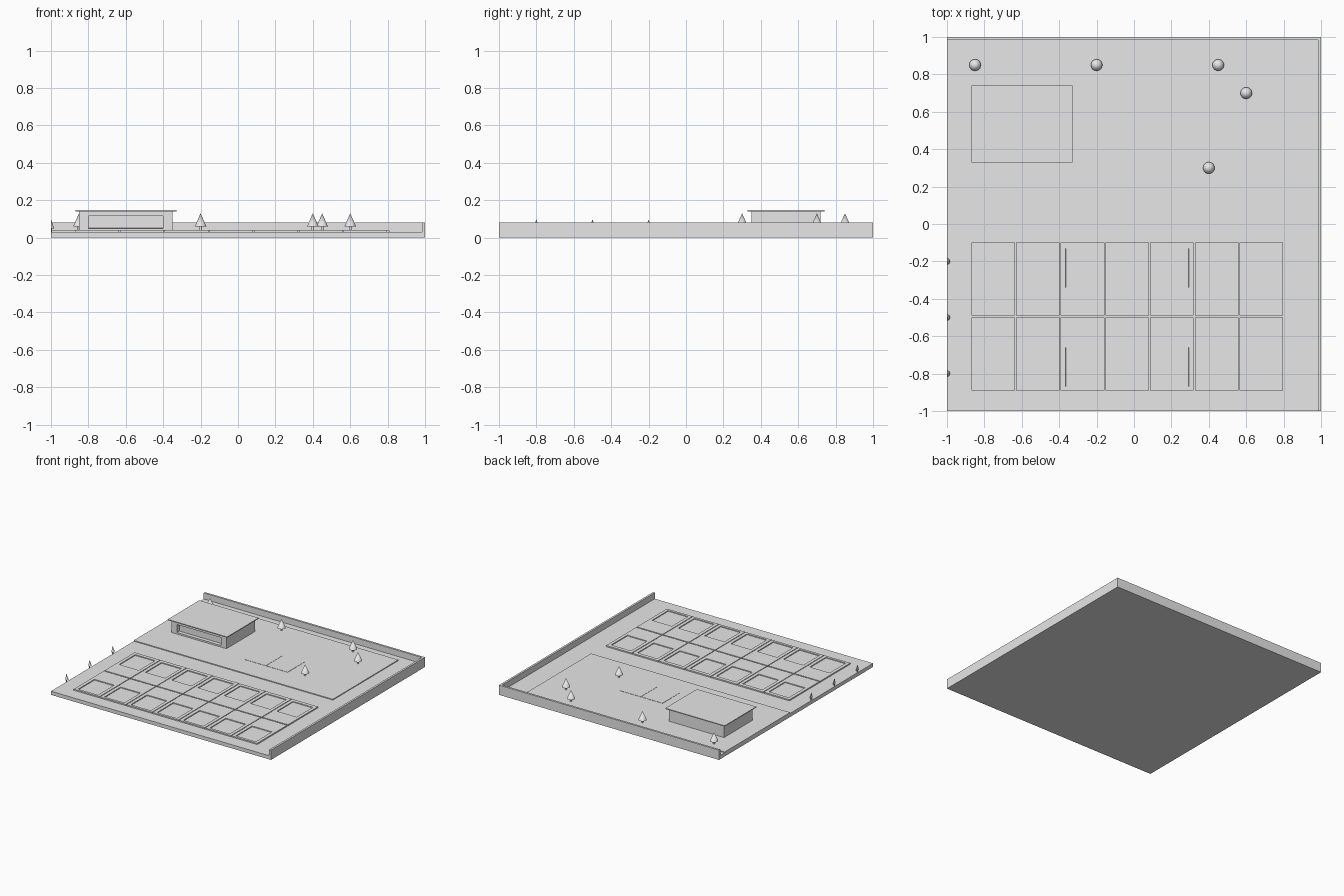
import bpy
import bmesh
from mathutils import Vector

old = bpy.data.objects.get("Cube")
if old:
    bpy.data.objects.remove(old, do_unlink=True)

# single plaster colour for the whole site
plaster = bpy.data.materials.new("light_grey")
plaster.use_nodes = True
grey = (0.8, 0.8, 0.8, 1)
plaster.diffuse_color = grey
plaster.node_tree.nodes["Principled BSDF"].inputs["Base Color"].default_value = grey


def finish(name, bm):
    mesh = bpy.data.meshes.new(name)
    bm.to_mesh(mesh)
    bm.free()
    mesh.materials.append(plaster)
    ob = bpy.data.objects.new(name, mesh)
    bpy.context.collection.objects.link(ob)
    return ob


def box_mesh(lo, hi):
    lo, hi = Vector(lo), Vector(hi)
    bm = bmesh.new()
    bmesh.ops.create_cube(bm, size=1)
    for v in bm.verts:
        v.co = (lo + hi) / 2 + v.co * (hi - lo)
    return bm


def box(name, lo, hi):
    return finish(name, box_mesh(lo, hi))


def recessed_box(name, lo, hi, cut_lo, cut_hi, normal, depth):
    """Box with a rectangular pocket sunk into the side facing normal."""
    bm = box_mesh(lo, hi)
    normal = Vector(normal)
    for axis in range(3):
        if normal[axis]:
            continue
        direction = Vector([float(i == axis) for i in range(3)])
        for corner in (cut_lo, cut_hi):
            geom = bm.verts[:] + bm.edges[:] + bm.faces[:]
            bmesh.ops.bisect_plane(bm, geom=geom, plane_co=corner, plane_no=direction)
    bm.normal_update()
    middle = (Vector(cut_lo) + Vector(cut_hi)) / 2
    side = [f for f in bm.faces if f.normal.dot(normal) > 0.9]
    pocket = min(side, key=lambda f: (f.calc_center_median() - middle).length)
    bmesh.ops.inset_region(bm, faces=[pocket], thickness=0.0005)
    bmesh.ops.translate(bm, verts=pocket.verts[:], vec=-normal * depth)
    return finish(name, bm)


def tree(name, x, y, radius, base, tip, trunk_radius, halved=False):
    bm = bmesh.new()
    for r1, r2, z1, z2 in ((trunk_radius, trunk_radius, GROUND, base), (radius, 0, base, tip)):
        made = bmesh.ops.create_cone(bm, cap_ends=True, segments=24, radius1=r1,
                                     radius2=r2, depth=z2 - z1)
        bmesh.ops.translate(bm, verts=made["verts"], vec=(x, y, (z1 + z2) / 2))
    if halved:
        geom = bm.verts[:] + bm.edges[:] + bm.faces[:]
        bmesh.ops.bisect_plane(bm, geom=geom, plane_co=(x, y, 0), plane_no=(1, 0, 0),
                               clear_inner=True)
        bmesh.ops.holes_fill(bm, edges=[e for e in bm.edges if e.is_boundary])
    ob = finish(name, bm)
    bpy.ops.object.select_all(action="DESELECT")
    ob.select_set(True)
    bpy.context.view_layer.objects.active = ob
    bpy.ops.object.shade_smooth_by_angle()


GROUND = 0.03
PLOT_TOP = 0.04
YARD_TOP = 0.037

# ground slab and the two boundary walls
box("ground", (-1, -1, 0), (1, 1, GROUND))
box("back_wall", (-1, 0.983, 0), (1, 1, 0.08))
box("right_wall", (0.983, -1, 0), (1, 0.983, 0.08))

# two rows of building plots, each with a sunken foundation at its outer end
pitch = 0.239
for row, (y0, y1, c0, c1) in enumerate(((-0.89, -0.5, -0.87, -0.66),
                                        (-0.49, -0.1, -0.34, -0.13))):
    for col in range(7):
        x = -0.87 + col * pitch
        recessed_box(f"plot_{row}_{col}", (x, y0, GROUND), (x + pitch - 0.006, y1, PLOT_TOP),
                     (x + 0.027, c0, PLOT_TOP), (x + 0.207, c1, PLOT_TOP), (0, 0, 1), 0.007)

# rear yard with a two-part court
box("yard", (-1, 0.075, GROUND), (0.81, 0.925, YARD_TOP))
for side, x in (("west", -0.13), ("east", 0.068)):
    box("court_" + side, (x, 0.27, YARD_TOP), (x + 0.194, 0.49, YARD_TOP + 0.002))

# hall with a sunken front window and a flat roof
recessed_box("hall", (-0.85, 0.35, GROUND), (-0.35, 0.72, 0.14),
             (-0.8, 0.35, 0.05), (-0.4, 0.35, 0.115), (0, -1, 0), 0.03)
box("roof", (-0.87, 0.33, 0.14), (-0.33, 0.74, 0.147))

# trees in the yard and small half trees along the open edge
for i, (x, y) in enumerate(((-0.85, 0.85), (-0.2, 0.85), (0.45, 0.85), (0.6, 0.7), (0.4, 0.3))):
    tree(f"tree_{i}", x, y, 0.031, 0.06, 0.13, 0.007)
for i, y in enumerate((-0.8, -0.5, -0.2)):
    tree(f"edge_tree_{i}", -1, y, 0.016, 0.05, 0.098, 0.005, halved=True)
